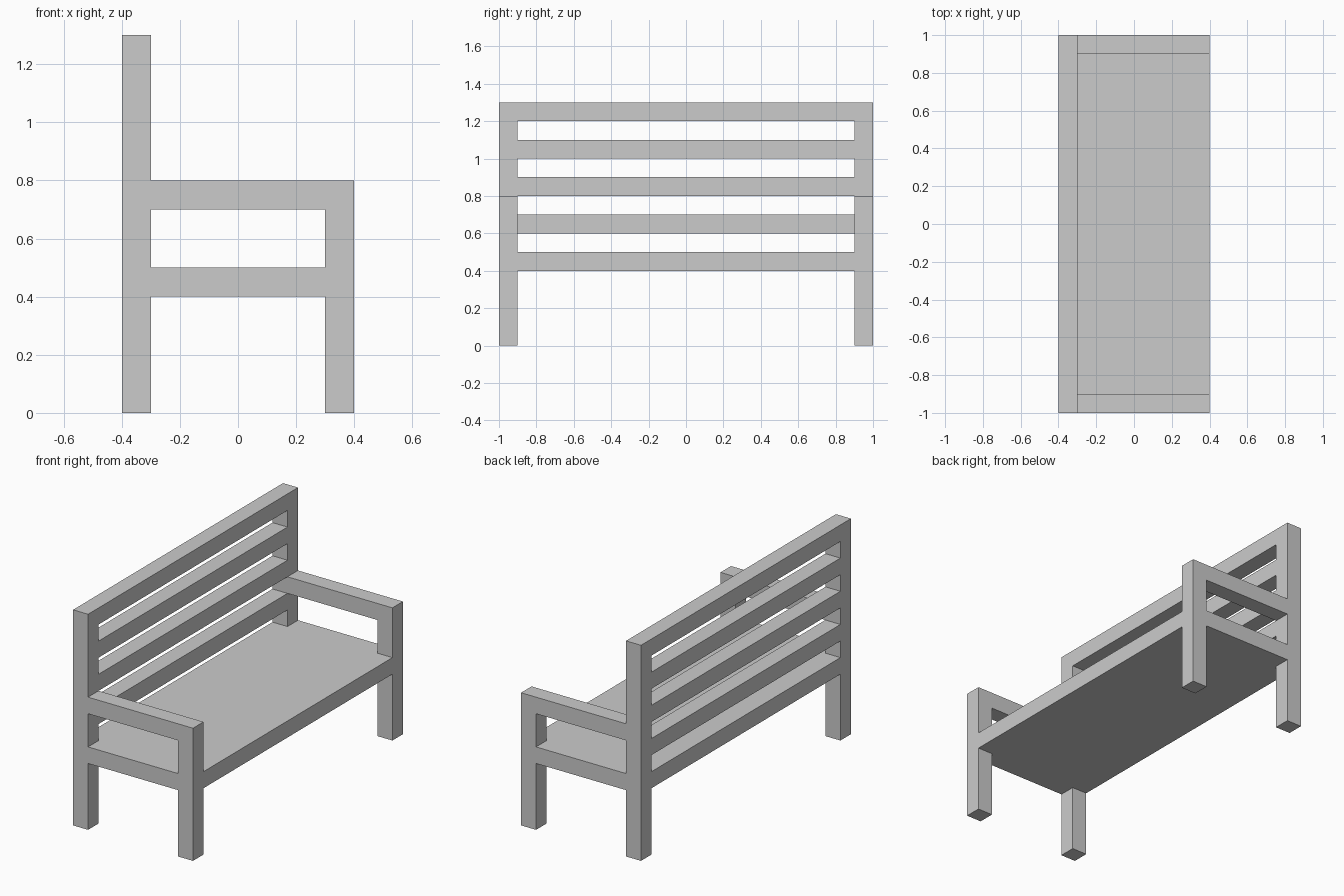
import bpy
import bmesh
from mathutils import Vector

cube = bpy.data.objects.get("Cube")
if cube:
    bpy.data.objects.remove(cube, do_unlink=True)

# Single flat grey finish
grey = bpy.data.materials.new("light_grey")
grey.use_nodes = True
colour = (0.6, 0.6, 0.6, 1)
grey.diffuse_color = colour
grey.node_tree.nodes["Principled BSDF"].inputs["Base Color"].default_value = colour


def box(name, xs, ys, zs):
    """Axis-aligned box spanning the given (min, max) ranges."""
    low, high = (Vector(corner) for corner in zip(xs, ys, zs))
    bm = bmesh.new()
    bmesh.ops.create_cube(bm, size=1)
    bmesh.ops.scale(bm, vec=high - low, verts=bm.verts)
    mesh = bpy.data.meshes.new(name)
    bm.to_mesh(mesh)
    bm.free()
    mesh.materials.append(grey)
    obj = bpy.data.objects.new(name, mesh)
    obj.location = (low + high) / 2
    bpy.context.collection.objects.link(obj)
    return obj


BEAM = 0.1                       # square section shared by all timbers
HALF_X, HALF_Y = 0.4, 1.0
SEAT_LOW, SEAT_TOP = 0.4, 0.5
ARM_TOP, BACK_TOP = 0.8, 1.3
rear = (-HALF_X, -HALF_X + BEAM)
front = (HALF_X - BEAM, HALF_X)

# Seat slab
box("seat", (-HALF_X, HALF_X), (-HALF_Y, HALF_Y), (SEAT_LOW, SEAT_TOP))

# Legs, posts and armrests at both ends
for side, sign in (("right", -1), ("left", 1)):
    end = sorted((sign * HALF_Y, sign * (HALF_Y - BEAM)))
    box(f"rear_leg_{side}", rear, end, (0, SEAT_LOW))
    box(f"front_leg_{side}", front, end, (0, SEAT_LOW))
    box(f"back_post_{side}", rear, end, (SEAT_TOP, BACK_TOP))
    box(f"arm_post_{side}", front, end, (SEAT_TOP, ARM_TOP - BEAM))
    box(f"armrest_{side}", (rear[1], HALF_X), end, (ARM_TOP - BEAM, ARM_TOP))

# Backrest slats, evenly spaced between the back posts
inner = HALF_Y - BEAM
for i in range(4):
    z = SEAT_TOP + BEAM * (2 * i + 1)
    box(f"back_slat_{i + 1}", rear, (-inner, inner), (z, z + BEAM))
